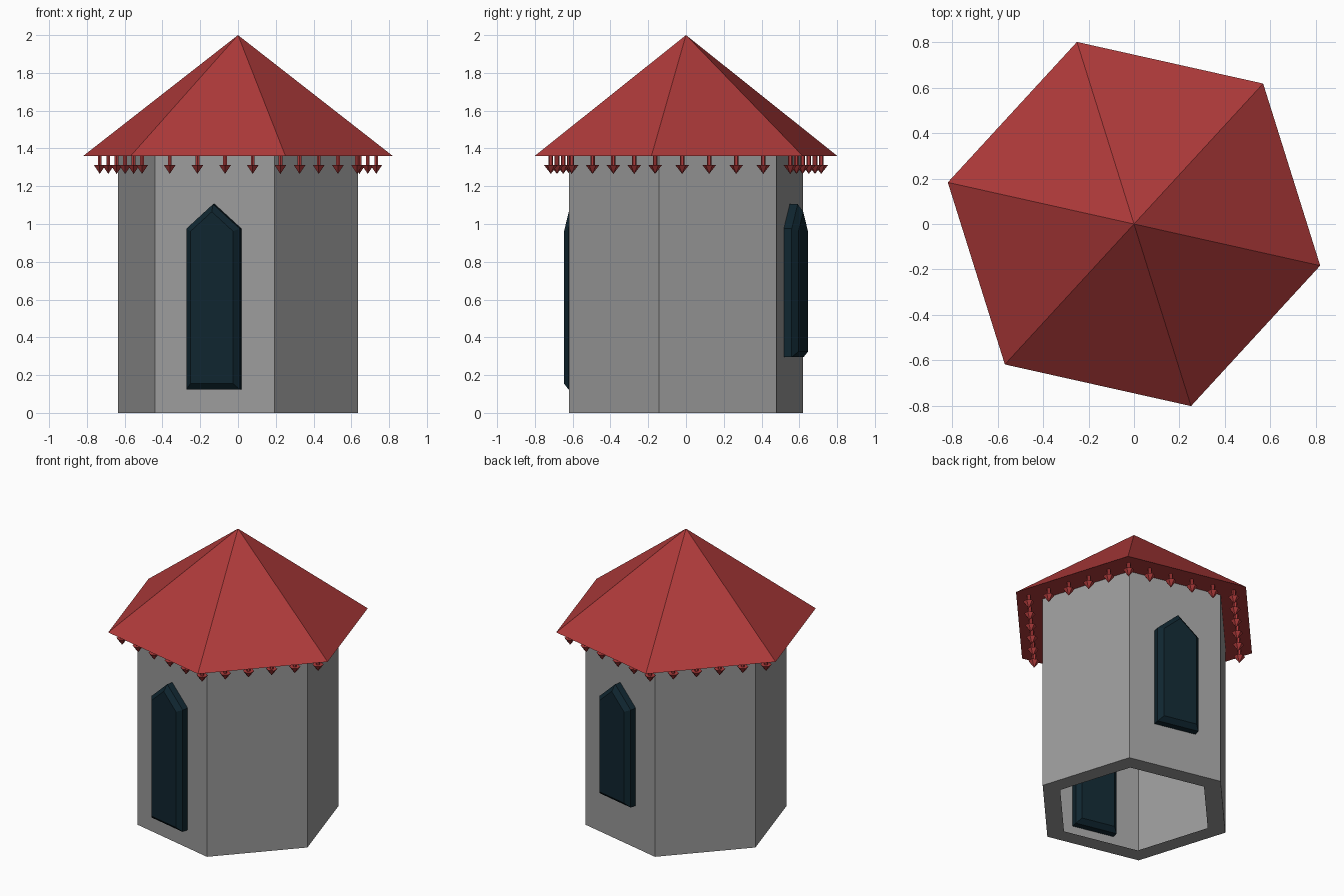
import bpy, bmesh, math
from mathutils import Matrix, Vector

if "Cube" in bpy.data.objects:
    bpy.data.objects.remove(bpy.data.objects["Cube"])

TWIST = math.radians(-12.6)   # turn of the hexagonal plan
EAVE, TOP = 1.36, 2.0
WALL_R, RIM_R, ROOF_R, TRIM_R = 0.65, 0.525, 0.84, 0.75
APOTHEM = WALL_R * math.cos(math.pi / 6)


def material(name, color):
    m = bpy.data.materials.new(name)
    m.diffuse_color = (*color, 1)
    m.use_nodes = True
    m.node_tree.nodes["Principled BSDF"].inputs["Base Color"].default_value = m.diffuse_color
    return m


STONE = material("grey stone", (0.33, 0.33, 0.33))
RED = material("roof red", (0.43, 0.043, 0.043))
GLASS = material("dark blue glass", (0.005, 0.019, 0.029))


def finish(bm, name, mat, recalc=True):
    if recalc:
        bmesh.ops.recalc_face_normals(bm, faces=bm.faces)
    me = bpy.data.meshes.new(name)
    bm.to_mesh(me)
    bm.free()
    me.materials.append(mat)
    ob = bpy.data.objects.new(name, me)
    bpy.context.collection.objects.link(ob)
    return ob


def hexagon(r, z):
    return [Vector((r * math.cos(TWIST + i * math.pi / 3),
                    r * math.sin(TWIST + i * math.pi / 3), z)) for i in range(6)]


# Tower: thin hexagonal shell with an inward rim around the open bottom
bm = bmesh.new()
rings = [[bm.verts.new(p) for p in hexagon(r, z)]
         for r, z in ((RIM_R, 0), (WALL_R, 0), (WALL_R, EAVE))]
for lo, hi in zip(rings, rings[1:]):
    for i in range(6):
        j = (i + 1) % 6
        bm.faces.new((lo[i], lo[j], hi[j], hi[i]))
finish(bm, "tower_wall", STONE, recalc=False)

# Roof: six-sided pyramid with a flat underside
bm = bmesh.new()
base = [bm.verts.new(p) for p in hexagon(ROOF_R, EAVE)]
apex = bm.verts.new((0, 0, TOP))
bm.faces.new(base[::-1])
for i in range(6):
    bm.faces.new((base[i], base[(i + 1) % 6], apex))
finish(bm, "roof", RED)

# Hanging trim: little pointed drops, five to each side of the eaves
bm = bmesh.new()
corners = hexagon(TRIM_R, 0)


def drop(x, y, r_low, r_high, z_low, z_high):
    bmesh.ops.create_cone(
        bm, cap_ends=True, segments=6, radius1=r_low, radius2=r_high,
        depth=z_high - z_low,
        matrix=Matrix.Translation((x, y, (z_low + z_high) / 2)))


for i in range(6):
    for k in range(5):
        p = corners[i].lerp(corners[(i + 1) % 6], k / 5)
        drop(p.x, p.y, 0.012, 0.012, 1.31, EAVE)
        drop(p.x, p.y, 0.0, 0.036, 1.265, 1.312)
bmesh.ops.remove_doubles(bm, verts=bm.verts, dist=1e-5)
finish(bm, "eave_trim", RED)


# Windows: pointed slabs through the wall with chamfered front and back rims
def window(name, angle, sill):
    n = Vector((math.cos(angle), math.sin(angle), 0))
    t = Vector((-n.y, n.x, 0))
    w, half, c = 0.145, 0.073, 0.03
    outline = [(-w, sill), (w, sill), (w, 0.975), (0, 1.105), (-w, 0.975)]
    bm = bmesh.new()
    back, front = [[bm.verts.new(n * (APOTHEM + d) + t * u + Vector((0, 0, z)))
                    for u, z in outline] for d in (-half, half)]
    caps = [bm.faces.new(back[::-1]), bm.faces.new(front)]
    for i in range(5):
        j = (i + 1) % 5
        bm.faces.new((back[i], back[j], front[j], front[i]))
    rim = [e for f in caps for e in f.edges]
    bmesh.ops.bevel(bm, geom=rim, offset=c, segments=1, affect='EDGES')
    finish(bm, name, GLASS)


window("front_window", TWIST - math.pi / 2, 0.125)
window("back_window", TWIST + math.pi / 2, 0.295)
